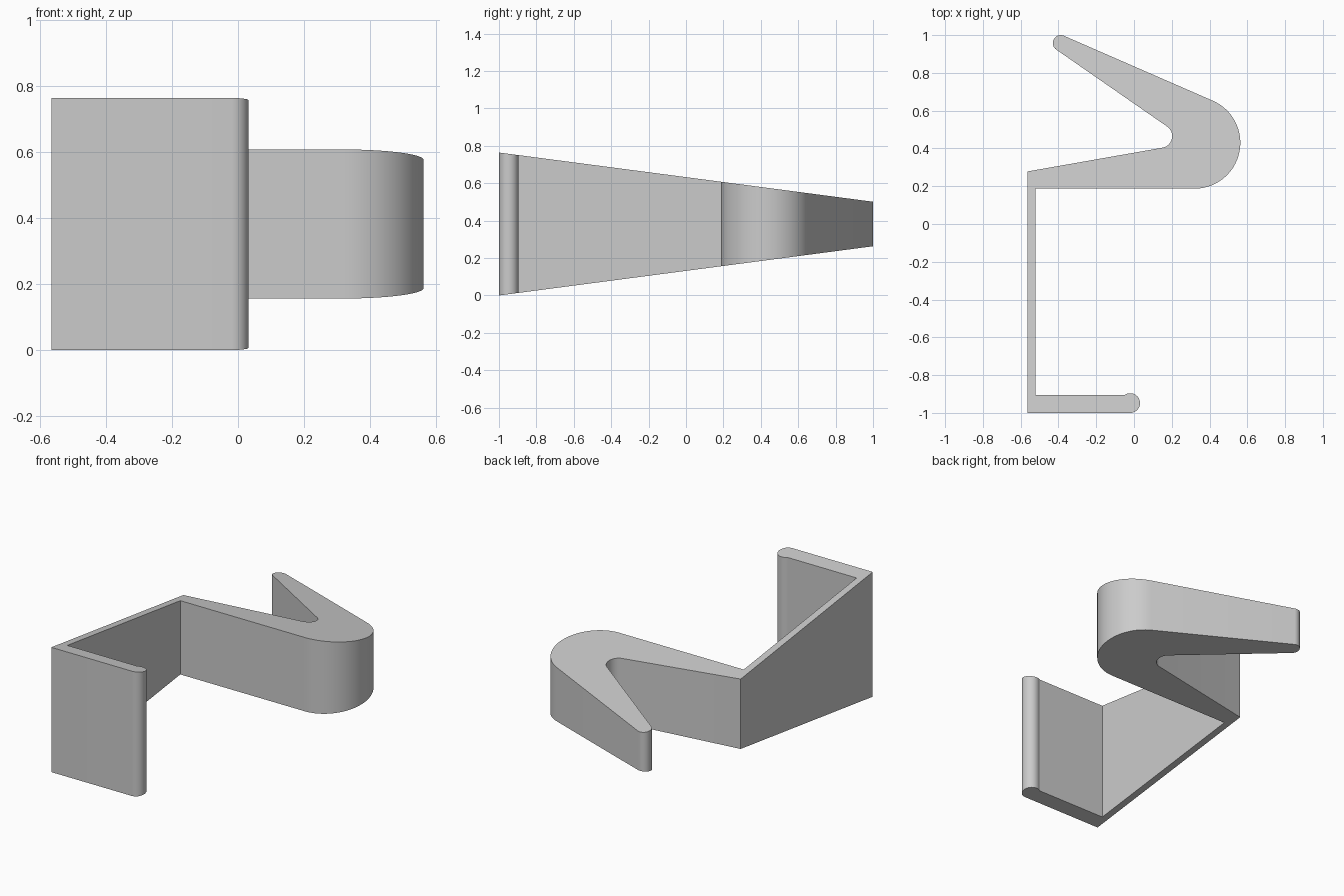
import bpy
import bmesh
from math import radians, sin, cos

cube = bpy.data.objects.get("Cube")
if cube:
    bpy.data.objects.remove(cube, do_unlink=True)

grey = bpy.data.materials.new("plain grey")
grey.use_nodes = True
colour = (0.6, 0.6, 0.6, 1)
grey.diffuse_color = colour
grey.node_tree.nodes["Principled BSDF"].inputs["Base Color"].default_value = colour


def arc(cx, cy, r, start, end, steps):
    """Points along an arc, angles in degrees."""
    angles = [radians(start + (end - start) * i / steps) for i in range(steps + 1)]
    return [(cx + r * cos(a), cy + r * sin(a)) for a in angles]


# Plan outline, counterclockwise from the front corner
outline = [(-0.565, -1)]
outline += arc(-0.02, -0.948, 0.052, -90, 127, 24)          # beaded front lip
outline += [(-0.522, -0.906), (-0.522, 0.187)]              # inside of the thin wall
outline += arc(0.32, 0.43, 0.243, -90, 66.6, 40)            # outside of the bend
outline += arc(-0.388, 0.958, 0.042, 66.6, 235, 20)         # rounded hook tip
outline += arc(0.14, 0.465, 0.062, 55, -80, 20)             # inside of the bend
outline += [(-0.565, 0.278)]


def half_height(y):
    """The strip narrows evenly from front to back."""
    return 0.382 - 0.1315 * (y + 1)


# Bent strip: outline extruded between two sloping planes
bm = bmesh.new()
mid = 0.382
bottom = [bm.verts.new((x, y, mid - half_height(y))) for x, y in outline]
top = [bm.verts.new((x, y, mid + half_height(y))) for x, y in outline]
bm.faces.new(top)
bm.faces.new(bottom[::-1])
for i in range(len(outline)):
    j = (i + 1) % len(outline)
    bm.faces.new((bottom[i], bottom[j], top[j], top[i]))
bmesh.ops.recalc_face_normals(bm, faces=bm.faces)
mesh = bpy.data.meshes.new("bent_clip")
bm.to_mesh(mesh)
bm.free()

clip = bpy.data.objects.new("bent_clip", mesh)
mesh.materials.append(grey)
bpy.context.collection.objects.link(clip)
bpy.context.view_layer.objects.active = clip
clip.select_set(True)
bpy.ops.object.shade_smooth_by_angle(angle=radians(30))
